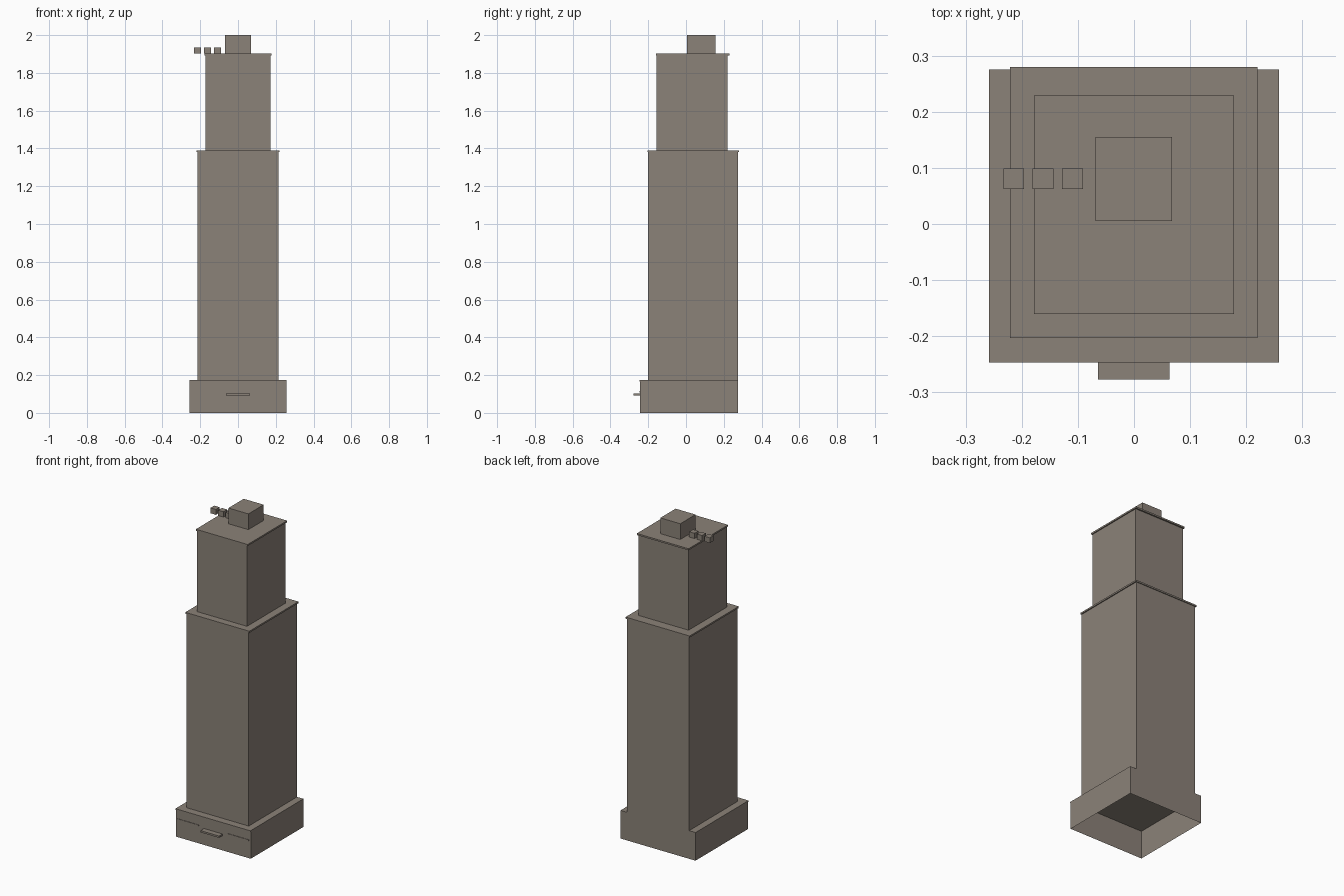
import bpy, bmesh

if "Cube" in bpy.data.objects:
    bpy.data.objects.remove(bpy.data.objects["Cube"])

stone = bpy.data.materials.new("warm grey stone")
stone.diffuse_color = (0.258, 0.223, 0.188, 1)
stone.use_nodes = True
stone.node_tree.nodes["Principled BSDF"].inputs["Base Color"].default_value = stone.diffuse_color


def box(name, x, y, z, open_bottom=False):
    """Axis-aligned block given by its extents, optionally open underneath."""
    bm = bmesh.new()
    bmesh.ops.create_cube(bm, size=1)
    for v in bm.verts:
        v.co = [lo + (c + 0.5) * (hi - lo) for c, (lo, hi) in zip(v.co, (x, y, z))]
    if open_bottom:
        bm.normal_update()
        under = [f for f in bm.faces if f.normal.z < -0.9]
        bmesh.ops.delete(bm, geom=under, context='FACES_ONLY')
    mesh = bpy.data.meshes.new(name)
    bm.to_mesh(mesh)
    bm.free()
    mesh.materials.append(stone)
    obj = bpy.data.objects.new(name, mesh)
    bpy.context.collection.objects.link(obj)
    return obj


# Hollow base with a thin front cornice
box("base", (-0.258, 0.258), (-0.243, 0.275), (0, 0.175), True)
box("base_cornice", (-0.258, 0.258), (-0.247, -0.243), (0.167, 0.175))

# Shopfront ledges either side of the entrance, and the entrance canopy
for side, x in (("left", (-0.245, -0.10)), ("right", (0.10, 0.245))):
    box("shopfront_ledge_" + side, x, (-0.246, -0.243), (0.108, 0.115))
box("entrance_canopy", (-0.064, 0.063), (-0.277, -0.243), (0.091, 0.102))

# Main shaft, flush with the back of the base
box("main_shaft", (-0.214, 0.214), (-0.200, 0.275), (0.175, 1.38), True)
box("main_cornice", (-0.221, 0.220), (-0.203, 0.280), (1.38, 1.39))

# Set-back upper shaft
box("upper_shaft", (-0.172, 0.172), (-0.157, 0.220), (1.39, 1.892), True)
box("upper_cornice", (-0.178, 0.178), (-0.160, 0.229), (1.892, 1.902))

# Rooftop machine room and a row of vent units running past the roof edge
box("machine_room", (-0.069, 0.068), (0.005, 0.155), (1.902, 2.0))
for i in range(3):
    cx = -0.2145 + i * 0.0525
    box(f"roof_vent_{i + 1}", (cx - 0.0185, cx + 0.0185), (0.062, 0.099), (1.902, 1.935))
